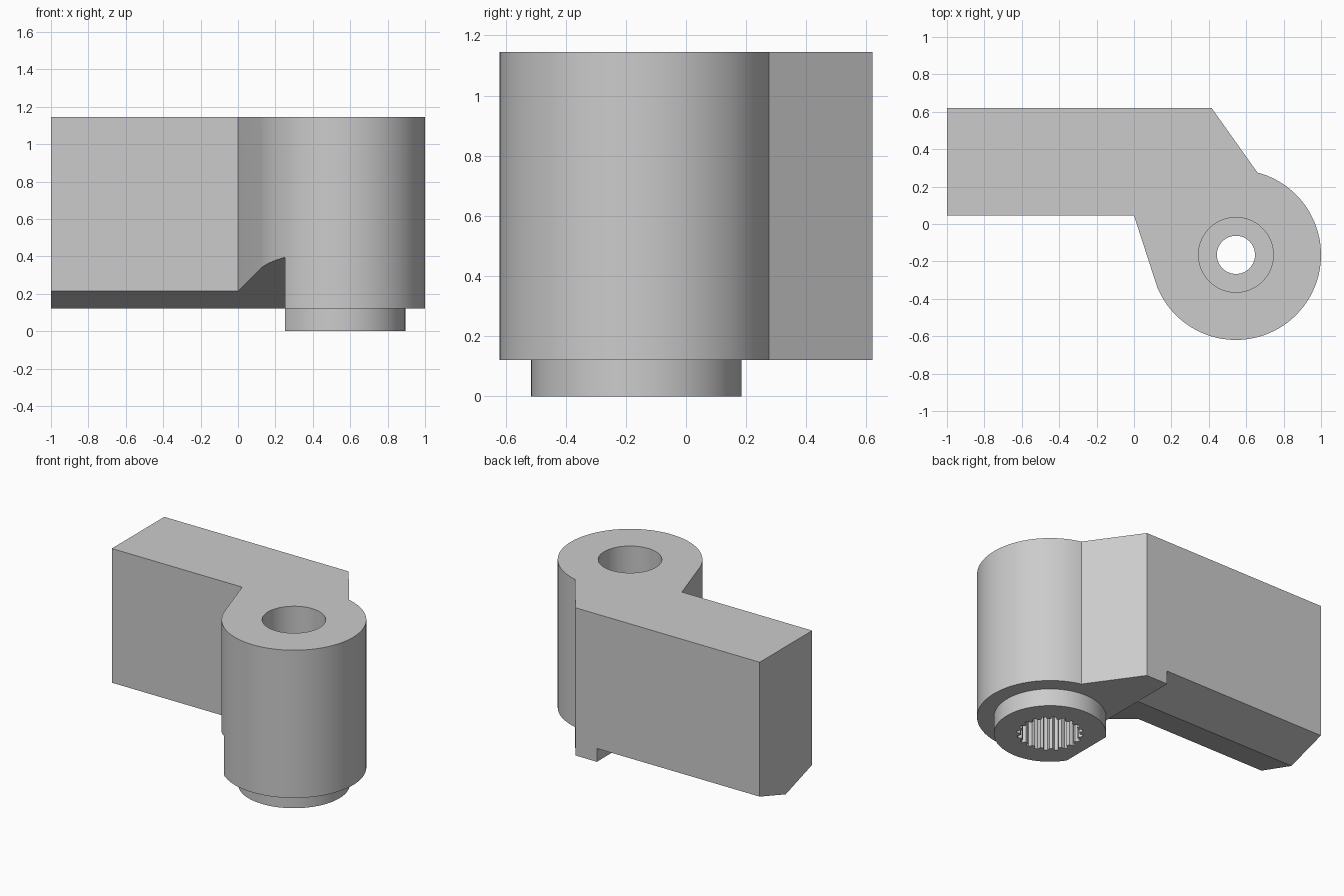
import bpy
import bmesh
from math import cos, sin, pi, radians
from mathutils import Vector

if "Cube" in bpy.data.objects:
    bpy.data.objects.remove(bpy.data.objects["Cube"], do_unlink=True)

HUB = Vector((0.545, -0.165))
BOTTOM, TOP = 0.12, 1.145

grey = bpy.data.materials.new("plain grey")
grey.use_nodes = True
grey.diffuse_color = (0.6, 0.6, 0.6, 1)
grey.node_tree.nodes["Principled BSDF"].inputs["Base Color"].default_value = (0.6, 0.6, 0.6, 1)


def prism(name, points, offset):
    """Extrude a closed 3D outline along an offset."""
    bm = bmesh.new()
    face = bm.faces.new([bm.verts.new(p) for p in points])
    new = bmesh.ops.extrude_face_region(bm, geom=[face])["geom"]
    bmesh.ops.translate(bm, vec=offset, verts=[v for v in new if isinstance(v, bmesh.types.BMVert)])
    bmesh.ops.recalc_face_normals(bm, faces=bm.faces)
    mesh = bpy.data.meshes.new(name)
    bm.to_mesh(mesh)
    bm.free()
    mesh.materials.append(grey)
    obj = bpy.data.objects.new(name, mesh)
    bpy.context.collection.objects.link(obj)
    return obj


def upright(name, outline, low, high):
    return prism(name, [(x, y, low) for x, y in outline], (0, 0, high - low))


def arc(radius, start=0, end=360, steps=96):
    angles = [radians(start + (end - start) * i / steps) for i in range(steps + 1)]
    points = [(HUB.x + radius * cos(a), HUB.y + radius * sin(a)) for a in angles]
    return points[:-1] if abs(end - start) == 360 else points


def splines(root, tip, teeth):
    """Outline of a toothed socket."""
    points = []
    for i in range(teeth):
        for step, r in ((0, root), (0.35, root), (0.5, tip), (0.85, tip)):
            a = 2 * pi * (i + step) / teeth
            points.append((HUB.x + r * cos(a), HUB.y + r * sin(a)))
    return points


def combine(target, tool, operation):
    mod = target.modifiers.new(operation, 'BOOLEAN')
    mod.operation, mod.object, mod.solver = operation, tool, 'EXACT'
    bpy.context.view_layer.objects.active = target
    bpy.ops.object.modifier_apply(modifier=mod.name)
    bpy.data.objects.remove(tool, do_unlink=True)


# Arm and round hub in one outline
outline = [(-1, 0.045), (-1, 0.62), (0.415, 0.62)] + arc(0.455, 75.4, -157.6, 64) + [(0, 0.045)]
body = upright("lever_arm", outline, BOTTOM, TOP)

# Collar below the hub
combine(body, upright("collar", arc(0.35), 0, 0.3), 'UNION')

# Shallow keel under the arm, ending in a step beside the hub
slope, ridge = 0.325, 0.335
keel = [(-0.8, -0.1), (0.8, -0.1), (0.8, BOTTOM + slope * (0.8 - ridge)),
        (ridge, BOTTOM), (-0.8, BOTTOM + slope * (0.8 + ridge))]
combine(body, prism("keel_cutter", [(-1.2, y, z) for y, z in keel], (1.45, 0, 0)), 'DIFFERENCE')

# Top counterbore, through hole and toothed socket
combine(body, upright("counterbore", arc(0.2), 0.65, 1.3), 'DIFFERENCE')
combine(body, upright("socket", splines(0.207, 0.183, 20), -0.1, 0.45), 'DIFFERENCE')
combine(body, upright("through_hole", arc(0.102), 0.4, 0.7), 'DIFFERENCE')

bpy.ops.object.select_all(action='DESELECT')
body.select_set(True)
bpy.context.view_layer.objects.active = body
bpy.ops.object.shade_smooth_by_angle(angle=radians(25))
